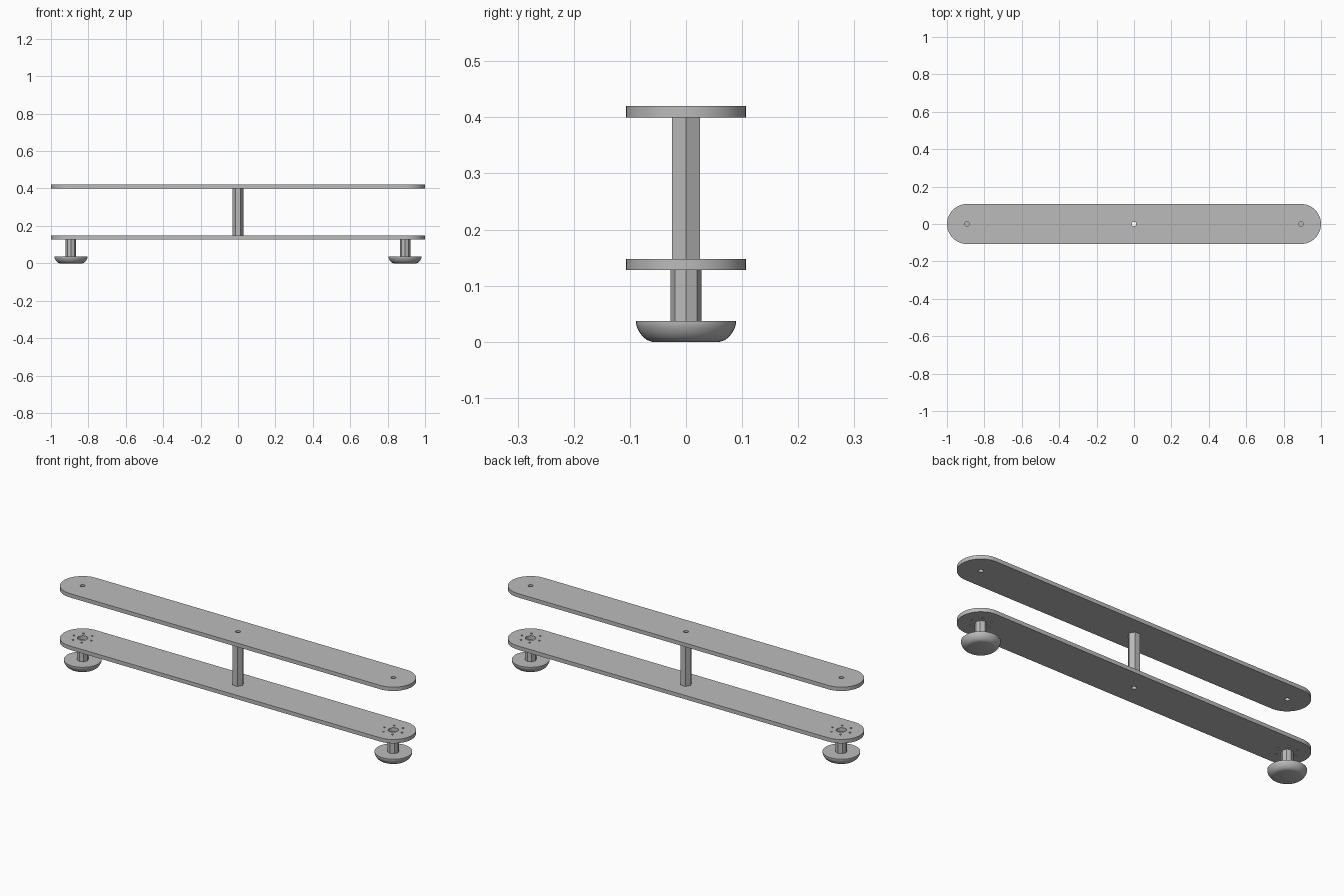
import bpy, bmesh
from math import pi, cos, sin, radians

cube = bpy.data.objects.get("Cube")
if cube:
    bpy.data.objects.remove(cube, do_unlink=True)

grey = bpy.data.materials.new("satin grey metal")
grey.use_nodes = True
grey.diffuse_color = (0.5, 0.5, 0.5, 1)
grey.node_tree.nodes["Principled BSDF"].inputs["Base Color"].default_value = (0.5, 0.5, 0.5, 1)

END = 0.893      # distance of the plate end centres and feet from the middle
WIDTH = 0.107    # half width of the plates
BORE = 0.012


def ring(x, y, r, n):
    return [(x + r * cos(2 * pi * i / n), y + r * sin(2 * pi * i / n)) for i in range(n)]


def finish(obj):
    bpy.ops.object.select_all(action='DESELECT')
    obj.select_set(True)
    bpy.context.view_layer.objects.active = obj
    if obj.type == 'CURVE':
        bpy.ops.object.convert(target='MESH')
    obj = bpy.context.object
    bm = bmesh.new()
    bm.from_mesh(obj.data)
    bmesh.ops.remove_doubles(bm, verts=bm.verts, dist=0.00002)
    bmesh.ops.recalc_face_normals(bm, faces=bm.faces)
    bm.to_mesh(obj.data)
    bm.free()
    obj.data.materials.clear()
    obj.data.materials.append(grey)
    bpy.ops.object.shade_smooth_by_angle(angle=radians(30))


def prism(name, loops, z0, z1, x=0):
    """Extrude an outline, with any inner loops left open as holes."""
    curve = bpy.data.curves.new(name, 'CURVE')
    curve.dimensions = '2D'
    curve.fill_mode = 'BOTH'
    curve.extrude = (z1 - z0) / 2
    for pts in loops:
        spline = curve.splines.new('POLY')
        spline.points.add(len(pts) - 1)
        for p, (px, py) in zip(spline.points, pts):
            p.co = (px, py, 0, 1)
        spline.use_cyclic_u = True
    obj = bpy.data.objects.new(name, curve)
    obj.location = (x, 0, (z0 + z1) / 2)
    bpy.context.collection.objects.link(obj)
    finish(obj)


def lathe(name, profile, x):
    bm = bmesh.new()
    verts = [bm.verts.new((r, 0, z)) for r, z in profile]
    edges = [bm.edges.new(pair) for pair in zip(verts, verts[1:])]
    bmesh.ops.spin(bm, geom=verts + edges, axis=(0, 0, 1), cent=(0, 0, 0),
                   steps=40, angle=2 * pi)
    mesh = bpy.data.meshes.new(name)
    bm.to_mesh(mesh)
    bm.free()
    obj = bpy.data.objects.new(name, mesh)
    obj.location.x = x
    bpy.context.collection.objects.link(obj)
    finish(obj)


# Round-ended plates
outline = [(s * (END + WIDTH * cos(a)), s * WIDTH * sin(a))
           for s in (1, -1) for a in [pi * (i / 24 - 0.5) for i in range(25)]]
centre_hole = ring(0, 0, BORE, 20)
top_holes = [ring(s * END, 0, BORE, 20) for s in (1, -1)]
mount_holes = []
for s in (1, -1):
    mount_holes.append(ring(s * END, 0, 0.025, 24))
    mount_holes += [ring(px, py, 0.005, 10) for px, py in ring(s * END, 0, 0.05, 6)]
prism("top_plate", [outline, centre_hole] + top_holes, 0.40, 0.42)
prism("bottom_plate", [outline, centre_hole] + mount_holes, 0.128, 0.148)

# Hexagonal spacer, hollow through the middle
prism("spacer_post", [ring(0, 0, 0.0285, 6), centre_hole], 0.148, 0.40)

# Feet: faceted hollow stem on a rounded pad
pad = [(0, 0), (0.06, 0), (0.069, 0.003), (0.077, 0.009), (0.083, 0.017),
       (0.087, 0.025), (0.089, 0.032), (0.089, 0.037), (0, 0.037)]
for side, s in (("left", 1), ("right", -1)):
    prism(side + "_foot_stem", [ring(0, 0, 0.028, 8), centre_hole], 0.037, 0.128, s * END)
    lathe(side + "_foot_pad", pad, s * END)
